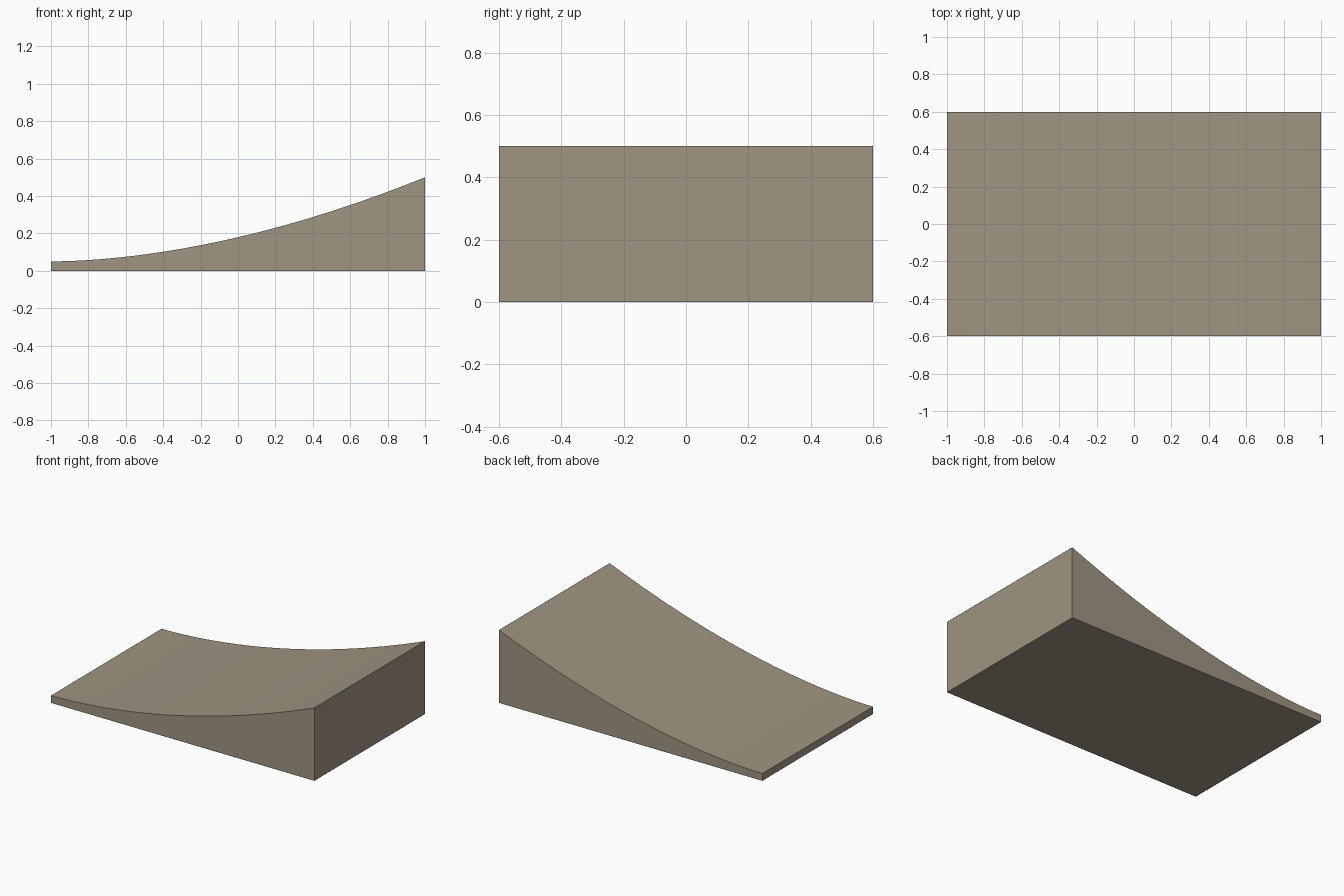
import bpy, bmesh

if "Cube" in bpy.data.objects:
    bpy.data.objects.remove(bpy.data.objects["Cube"])

# Ramp dimensions
HALF_LEN, HALF_WIDTH = 1.0, 0.6
LOW, HIGH, POWER, STEPS = 0.05, 0.5, 1.8, 32

stone = bpy.data.materials.new("warm stone")
stone.diffuse_color = (0.352, 0.297, 0.224, 1)
stone.use_nodes = True
stone.node_tree.nodes["Principled BSDF"].inputs["Base Color"].default_value = stone.diffuse_color

# Side profile: flat base, concave curved top
profile = [(-HALF_LEN, 0.0), (HALF_LEN, 0.0)]
for i in range(STEPS, -1, -1):
    t = i / STEPS
    profile.append((-HALF_LEN + 2 * HALF_LEN * t, LOW + (HIGH - LOW) * t ** POWER))

# Extrude the profile across the width
bm = bmesh.new()
side = bm.faces.new([bm.verts.new((x, -HALF_WIDTH, z)) for x, z in profile])
extruded = bmesh.ops.extrude_face_region(bm, geom=[side], use_keep_orig=True)
new_verts = [g for g in extruded["geom"] if isinstance(g, bmesh.types.BMVert)]
bmesh.ops.translate(bm, verts=new_verts, vec=(0, 2 * HALF_WIDTH, 0))
bmesh.ops.recalc_face_normals(bm, faces=bm.faces)

# Smooth only the curved top, keeping the borders sharp
for f in bm.faces:
    f.smooth = f.normal.z > 0.5
for e in bm.edges:
    e.smooth = all(f.smooth for f in e.link_faces)

mesh = bpy.data.meshes.new("curved_ramp")
bm.to_mesh(mesh)
bm.free()
mesh.materials.append(stone)
ramp = bpy.data.objects.new("curved_ramp", mesh)
bpy.context.collection.objects.link(ramp)
